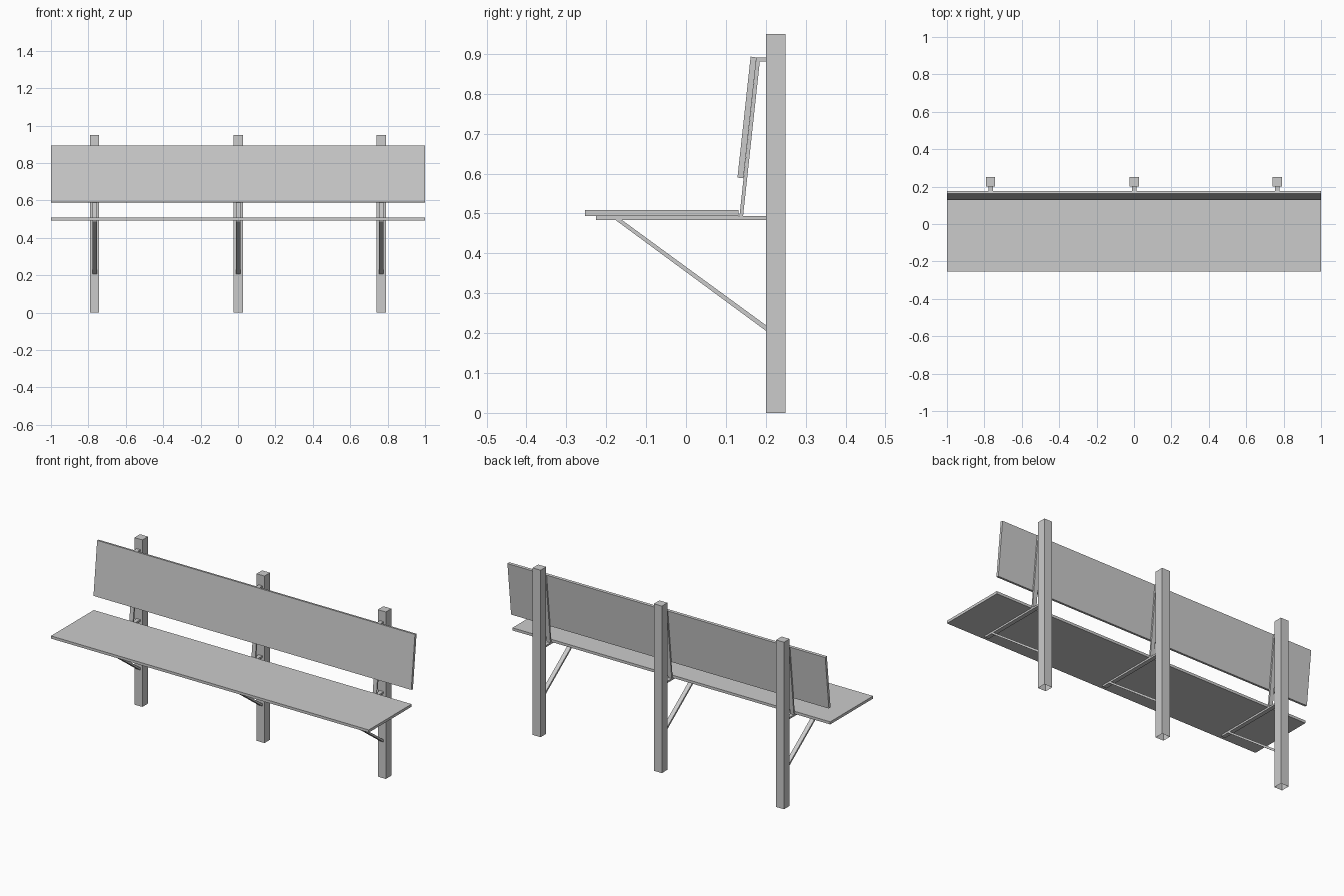
import bpy, bmesh

if "Cube" in bpy.data.objects:
    bpy.data.objects.remove(bpy.data.objects["Cube"])


def extrude_profile(name, profile, x_mid, width, open_bottom=False):
    """Extrude a (y, z) outline along x."""
    bm = bmesh.new()
    face = bm.faces.new([bm.verts.new((x_mid - width / 2, y, z)) for y, z in profile])
    ext = bmesh.ops.extrude_face_region(bm, geom=[face], use_keep_orig=True)
    verts = [g for g in ext["geom"] if isinstance(g, bmesh.types.BMVert)]
    bmesh.ops.translate(bm, verts=verts, vec=(width, 0, 0))
    bmesh.ops.recalc_face_normals(bm, faces=bm.faces[:])
    if open_bottom:
        low = [f for f in bm.faces if f.normal.z < -0.9]
        bmesh.ops.delete(bm, geom=low, context='FACES_ONLY')
    mesh = bpy.data.meshes.new(name)
    bm.to_mesh(mesh)
    bm.free()
    obj = bpy.data.objects.new(name, mesh)
    bpy.context.collection.objects.link(obj)
    return obj


def rect(y0, y1, z0, z1):
    return [(y0, z0), (y1, z0), (y1, z1), (y0, z1)]


# Seat board and leaning backrest board
extrude_profile("seat", rect(-0.253, 0.132, 0.493, 0.508), 0, 2.0)
extrude_profile("backrest",
                [(0.129, 0.590), (0.144, 0.588), (0.177, 0.891), (0.162, 0.893)], 0, 2.0)

# Three posts, each with its metal brackets
BAR = 0.024
for side, x in (("left", -0.767), ("middle", 0.002), ("right", 0.765)):
    # Square tube post, open underneath
    extrude_profile(side + "_post", rect(0.20, 0.25, 0.0, 0.95), x, 0.05, True)
    # Horizontal arm under the seat
    extrude_profile(side + "_seat_arm", rect(-0.225, 0.20, 0.483, 0.493), x, BAR)
    # Diagonal brace from arm to post
    extrude_profile(side + "_brace",
                    [(-0.176, 0.483), (0.20, 0.206), (0.20, 0.220), (-0.160, 0.483)], x, BAR)
    # Bent bar behind the backrest, returning to the post
    extrude_profile(side + "_back_support",
                    [(0.134, 0.493), (0.143, 0.493), (0.185, 0.881), (0.20, 0.881),
                     (0.20, 0.891), (0.177, 0.891)], x, BAR)
